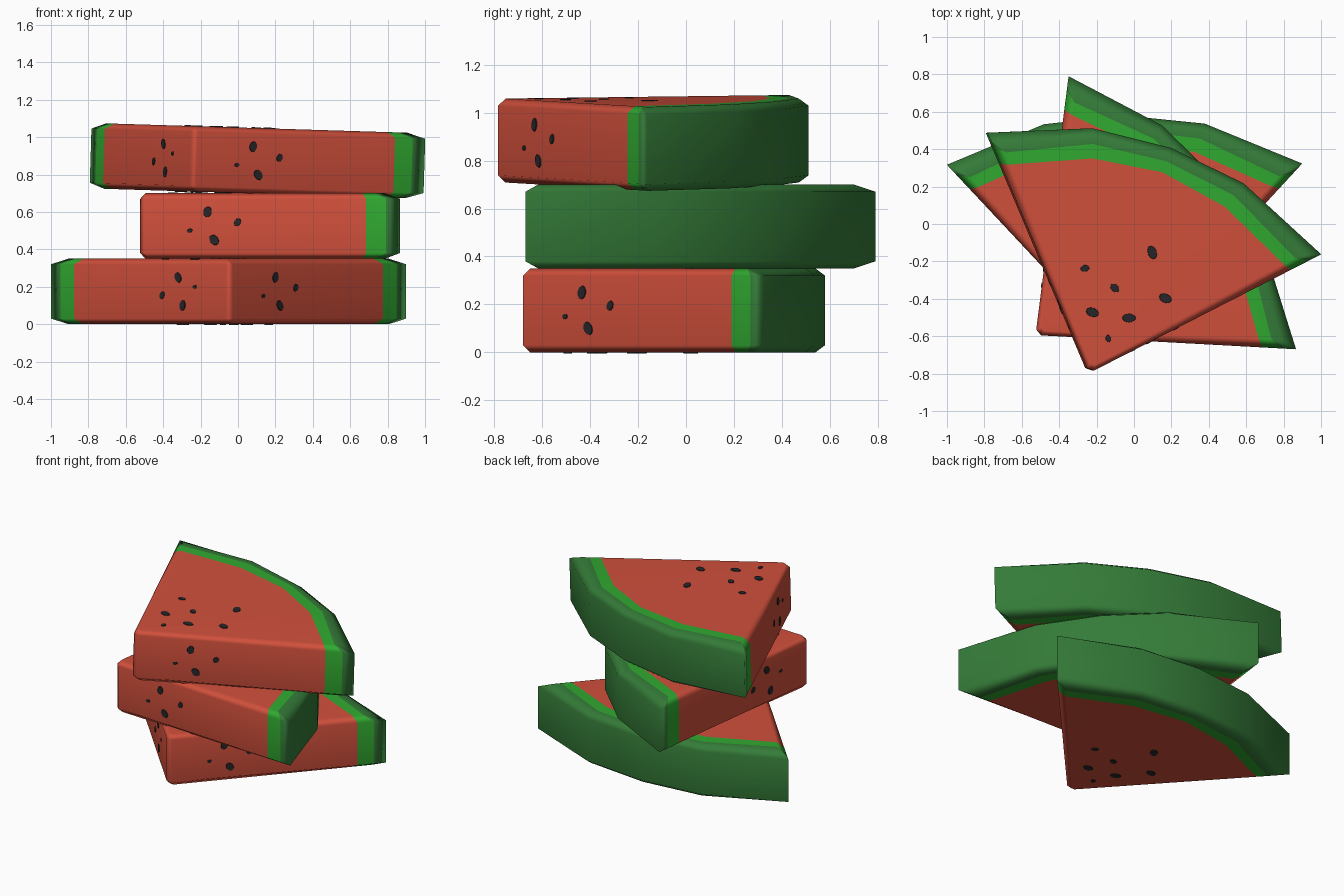
import bpy, bmesh, math
from mathutils import Matrix, Vector

if "Cube" in bpy.data.objects:
    bpy.data.objects.remove(bpy.data.objects["Cube"])


def material(name, rgb):
    m = bpy.data.materials.new(name)
    m.diffuse_color = (*rgb, 1)
    m.use_nodes = True
    m.node_tree.nodes["Principled BSDF"].inputs["Base Color"].default_value = m.diffuse_color
    return m


FLESH = material("red flesh", (0.64, 0.08, 0.045))
PALE = material("light green rind", (0.03, 0.40, 0.03))
SKIN = material("dark green skin", (0.035, 0.20, 0.04))
SEED = material("dark seed", (0.02, 0.02, 0.023))
H = 0.35          # slice thickness
BEVEL = 0.03      # height of the bevelled rim


def rows(tip, corner, mids, side_f, mid_f):
    """Rows of points from skin to flesh edge, plus the two tip points."""
    tip, corner = Vector(tip), Vector(corner)
    out = []
    for k in range(3):
        end = tip.lerp(corner, side_f[k])
        half = [end, Vector(mids[0]) * mid_f[k][0], Vector(mids[1]) * mid_f[k][1]]
        out.append(half + [Vector((-p.x, p.y)) for p in half[1::-1]])
    out.append([tip, Vector((-tip.x, tip.y))])
    return out


MIDS = [(0.43, 1.215), (0, 1.26)]
WIDE = rows((0.02, 0), (0.95, 1.0), MIDS, (1, 0.945, 0.867),
            ((1, 1), (0.93, 0.94), (0.875, 0.89)))
INSET = rows((0.012, 0.03), (0.857, 0.972), MIDS, (1, 0.96, 0.905),
             ((0.968, 0.968), (0.935, 0.94), (0.875, 0.89)))


def slice_mesh():
    bm = bmesh.new()
    layers = []
    for src, z in ((INSET, 0), (WIDE, BEVEL), (WIDE, H - BEVEL), (INSET, H)):
        layers.append([[bm.verts.new((p.x, p.y, z)) for p in row] for row in src])

    def face(vs, mat):
        bm.faces.new(vs).material_index = mat

    # flat top and bottom: skin strip, pale strip, flesh
    for L in (layers[0], layers[3]):
        for k, mat in ((0, 2), (1, 1)):
            for i in range(4):
                face((L[k][i], L[k][i + 1], L[k + 1][i + 1], L[k + 1][i]), mat)
        face(L[2] + [L[3][1], L[3][0]], 0)
    # walls with bevelled rims
    for A, B in zip(layers, layers[1:]):
        for i in range(4):
            face((A[0][i], A[0][i + 1], B[0][i + 1], B[0][i]), 2)
        for k, mat in ((0, 2), (1, 1), (2, 0)):
            for e in (0, -1):
                face((A[k][e], A[k + 1][e], B[k + 1][e], B[k][e]), mat)
        face((A[3][0], A[3][1], B[3][1], B[3][0]), 0)
    for v in [v for v in bm.verts if not v.link_faces]:
        bm.verts.remove(v)
    bmesh.ops.recalc_face_normals(bm, faces=bm.faces)
    me = bpy.data.meshes.new("slice")
    bm.to_mesh(me)
    for m in (FLESH, PALE, SKIN):
        me.materials.append(m)
    return me


# seeds: u, v, half length, half width, angle
TOP_SEEDS = [(0.096, 0.70, 0.038, 0.025, 130), (-0.213, 0.497, 0.025, 0.018, 30),
             (-0.027, 0.453, 0.028, 0.020, 160), (0.246, 0.494, 0.036, 0.025, -5),
             (-0.095, 0.29, 0.036, 0.025, 0), (0.099, 0.328, 0.037, 0.024, 20),
             (0.033, 0.187, 0.020, 0.015, 120)]
SIDE_SEEDS = [(0.35, 0.25, 0.030, 0.023, 75), (0.51, 0.195, 0.023, 0.018, 60),
              (0.255, 0.15, 0.015, 0.011, 10), (0.385, 0.10, 0.031, 0.024, -50)]


def seeds_mesh():
    bm = bmesh.new()
    top = Matrix.Translation((0, 0, H))
    s = Vector((0.93, 1.0, 0)).normalized()
    n = Vector((s.y, -s.x, 0))
    side = Matrix((s, (0, 0, 1), n)).transposed().to_4x4()
    side.translation = Vector((0.02, 0, 0)) - s * 0.015
    # the other two cut faces repeat the pattern turned half way about the slice axis
    flip = Matrix.Translation((0, 0, H)) @ Matrix.Rotation(math.pi, 4, 'Y')
    for turn in (Matrix.Identity(4), flip):
        for frame, seeds in ((top, TOP_SEEDS), (side, SIDE_SEEDS)):
            for u, v, a, b, ang in seeds:
                m = (turn @ frame @ Matrix.Translation((u, v, 0.001))
                     @ Matrix.Rotation(math.radians(ang), 4, 'Z')
                     @ Matrix.Diagonal((a, b, 0.006, 1)))
                bmesh.ops.create_cone(bm, cap_ends=True, segments=10, radius1=1,
                                      radius2=0.92, depth=1, matrix=m)
    me = bpy.data.meshes.new("seeds")
    bm.to_mesh(me)
    me.materials.append(SEED)
    return me


# stack of three turned slices: name, tip position, turn, tilt
for name, tip, turn, tilt in (("bottom", (-0.047, -0.68, 0), 0.2, 0),
                              ("middle", (-0.51, -0.58, 0.35), -50.2, 0),
                              ("top", (-0.243, -0.777, 0.709), -20, 0.031)):
    place = (Matrix.Translation(tip) @ Matrix.Rotation(tilt, 4, 'Y')
             @ Matrix.Rotation(math.radians(turn), 4, 'Z'))
    for part, me in (("slice", slice_mesh()), ("seeds", seeds_mesh())):
        ob = bpy.data.objects.new(f"{name}_{part}", me)
        bpy.context.collection.objects.link(ob)
        ob.matrix_world = place
        if part == "slice":
            bpy.ops.object.select_all(action='DESELECT')
            ob.select_set(True)
            bpy.context.view_layer.objects.active = ob
            bpy.ops.object.shade_smooth_by_angle(angle=math.radians(62))
            wn = ob.modifiers.new("even shading", 'WEIGHTED_NORMAL')
            wn.keep_sharp = True
